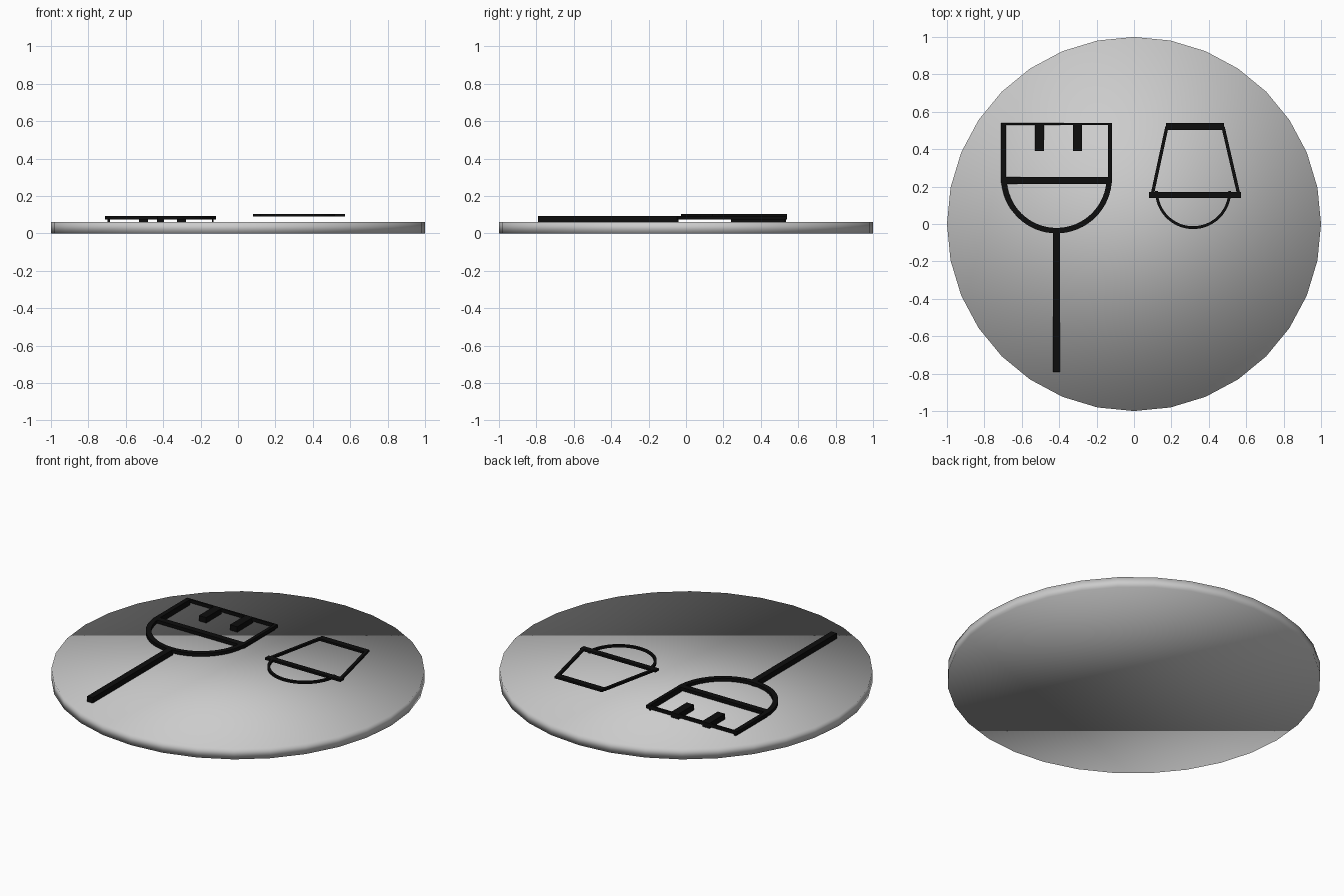
import bpy, bmesh, math

cube = bpy.data.objects.get("Cube")
if cube:
    bpy.data.objects.remove(cube, do_unlink=True)


def material(name, value):
    m = bpy.data.materials.new(name)
    m.use_nodes = True
    colour = (value, value, value, 1)
    m.diffuse_color = colour
    m.node_tree.nodes["Principled BSDF"].inputs["Base Color"].default_value = colour
    return m


grey = material("light_grey", 0.6)
black = material("black", 0.004)


def prism(name, outline, z0, z1):
    """Extrude a flat outline between two heights."""
    bm = bmesh.new()
    base = bm.faces.new([bm.verts.new((x, y, z0)) for x, y in outline])
    top = bmesh.ops.extrude_face_region(bm, geom=[base])["geom"]
    for v in top:
        if isinstance(v, bmesh.types.BMVert):
            v.co.z = z1
    bmesh.ops.recalc_face_normals(bm, faces=bm.faces)
    mesh = bpy.data.meshes.new(name)
    bm.to_mesh(mesh)
    bm.free()
    mesh.materials.append(black)
    ob = bpy.data.objects.new(name, mesh)
    bpy.context.collection.objects.link(ob)
    return ob


def bar(name, x0, x1, y0, y1, z0, z1):
    return prism(name, [(x0, y0), (x1, y0), (x1, y1), (x0, y1)], z0, z1)


def half_ring(name, cx, cy, outer, inner, z0, z1, steps=32):
    """Lower half of a flat ring."""
    angles = [math.pi * (1 + i / steps) for i in range(steps + 1)]
    path = [(outer, a) for a in angles] + [(inner, a) for a in reversed(angles)]
    return prism(name, [(cx + r * math.cos(a), cy + r * math.sin(a)) for r, a in path], z0, z1)


# Round base plate, softly shaded over its rim
TOP = 0.062
bpy.ops.mesh.primitive_cylinder_add(vertices=32, radius=1, depth=TOP, location=(0, 0, TOP / 2))
plate = bpy.context.object
plate.name = "base_plate"
plate.data.materials.append(grey)
bpy.ops.object.shade_smooth()

# Broom: handle, round shoulder, cross bar and bristle frame
LOW, HIGH = 0.075, 0.094
bar("broom_handle", -0.433, -0.396, -0.791, -0.04, TOP, HIGH)
half_ring("broom_shoulder", -0.414, 0.246, 0.296, 0.267, LOW, HIGH)
bar("broom_cross_bar", -0.7, -0.128, 0.214, 0.251, LOW, HIGH)
bar("broom_top_edge", -0.711, -0.118, 0.529, 0.54, LOW, HIGH)
bar("broom_right_edge", -0.711, -0.684, 0.22, 0.53, LOW, HIGH)
bar("broom_left_edge", -0.138, -0.118, 0.22, 0.53, LOW, HIGH)
bar("broom_right_edge_foot", -0.698, -0.684, 0.24, 0.53, TOP, LOW)
bar("broom_left_edge_foot", -0.138, -0.13, 0.24, 0.53, TOP, LOW)
for side, x in (("right", -0.505), ("left", -0.302)):
    bar(f"bristle_gap_{side}", x - 0.024, x + 0.024, 0.39, 0.535, TOP, HIGH)

# Bucket: two rims, slanted sides and a hanging handle
LOW, HIGH = 0.091, 0.104
bar("bucket_base", 0.171, 0.481, 0.503, 0.54, LOW, HIGH)
bar("bucket_rim", 0.08, 0.572, 0.139, 0.171, LOW, HIGH)
for side, x0, x1 in (("right", 0.096, 0.176), ("left", 0.562, 0.476)):
    w = 0.009
    prism(f"bucket_side_{side}",
          [(x0 - w, 0.15), (x0 + w, 0.15), (x1 + w, 0.52), (x1 - w, 0.52)], LOW, HIGH)
half_ring("bucket_handle", 0.316, 0.176, 0.203, 0.188, LOW, HIGH)
